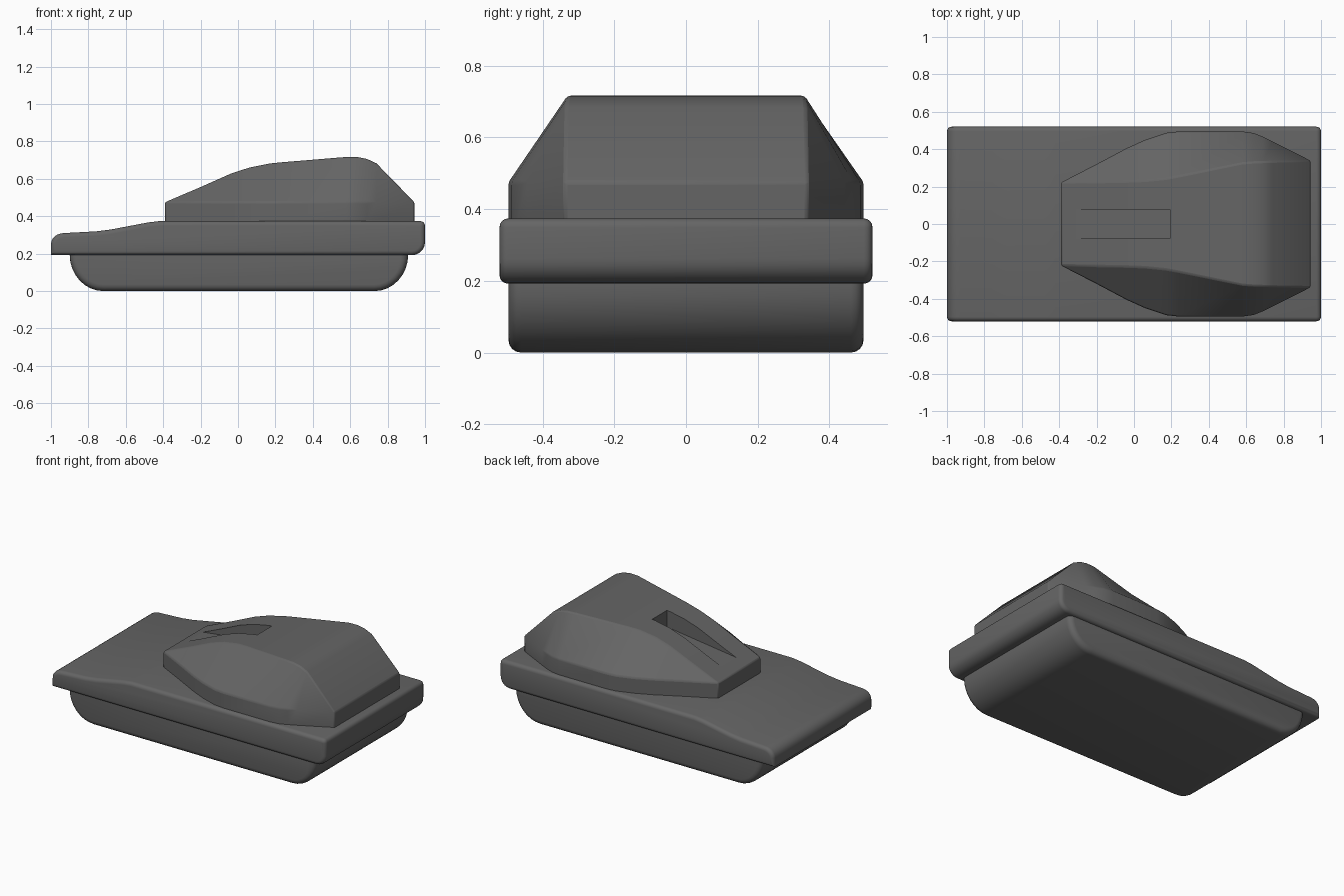
import bpy, bmesh
from math import sin, cos, radians

if "Cube" in bpy.data.objects:
    bpy.data.objects.remove(bpy.data.objects["Cube"])

dark = bpy.data.materials.new("dark_grey")
dark.diffuse_color = (0.13, 0.13, 0.13, 1)
dark.use_nodes = True
dark.node_tree.nodes["Principled BSDF"].inputs["Base Color"].default_value = dark.diffuse_color


def finish(name, bm, smooth=35):
    bmesh.ops.recalc_face_normals(bm, faces=bm.faces)
    me = bpy.data.meshes.new(name)
    bm.to_mesh(me)
    bm.free()
    me.materials.append(dark)
    ob = bpy.data.objects.new(name, me)
    bpy.context.collection.objects.link(ob)
    bpy.ops.object.select_all(action='DESELECT')
    bpy.context.view_layer.objects.active = ob
    ob.select_set(True)
    if smooth:
        bpy.ops.object.shade_smooth_by_angle(angle=radians(smooth))
    return ob


def arc(cx, cz, rx, rz, a0, a1, n=6):
    """Elliptical corner in the side profile."""
    angles = [radians(a0 + (a1 - a0) * i / n) for i in range(n + 1)]
    return [(cx + rx * cos(a), cz + rz * sin(a)) for a in angles]


def slab(name, profile, half, edge=0, smooth=35):
    """Side profile (x, z) extruded across y, with rounded side rims."""
    bm = bmesh.new()
    rims = [[bm.verts.new((x, y, z)) for x, z in profile] for y in (-half, half)]
    caps = [bm.faces.new(r) for r in rims]
    n = len(profile)
    for i in range(n):
        j = (i + 1) % n
        bm.faces.new((rims[0][i], rims[0][j], rims[1][j], rims[1][i]))
    bmesh.ops.recalc_face_normals(bm, faces=bm.faces)
    if edge:
        rim_edges = list({e for f in caps for e in f.edges})
        bmesh.ops.bevel(bm, geom=rim_edges, offset=edge, offset_type='OFFSET',
                        segments=4, profile=0.5, affect='EDGES', clamp_overlap=False)
    return finish(name, bm, smooth)


# Lower hull with rounded ends; its top rim is buried in the upper hull
lower = ([(-0.9, 0.235)] + arc(-0.72, 0.195, 0.18, 0.195, 180, 270, 8)
         + arc(0.73, 0.195, 0.18, 0.195, 270, 360, 8) + [(0.91, 0.235)])
slab("lower_hull", lower, 0.495, 0.035)

# Upper hull with stepped front deck
upper = ([(-1.0, 0.192)] + arc(-0.93, 0.25, 0.07, 0.06, 180, 90)
         + [(-0.76, 0.319), (-0.68, 0.329), (-0.48, 0.367), (-0.42, 0.374)]
         + arc(0.975, 0.349, 0.025, 0.025, 90, 0, 4)
         + arc(0.93, 0.262, 0.07, 0.07, 0, -90))
slab("upper_hull", upper, 0.52, 0.024)

# Turret lofted along x: (x, wall half width, roof half width, roof height)
stations = [(-0.39, .222, .222, .475), (-0.20, .320, .225, .556), (-0.04, .405, .228, .627),
            (0.06, .450, .232, .660), (0.17, .487, .243, .682), (0.24, .495, .256, .689),
            (0.58, .495, .326, .717), (0.64, .486, .331, .716), (0.69, .466, .333, .706),
            (0.74, .442, .335, .683), (0.943, .339, .339, .475)]
bm = bmesh.new()
rings = [[bm.verts.new(p) for p in ((x, -w, .365), (x, -w, .475), (x, -r, t),
                                    (x, r, t), (x, w, .475), (x, w, .365))]
         for x, w, r, t in stations]
for a, b in zip(rings, rings[1:]):
    for i in range(6):
        j = (i + 1) % 6
        bm.faces.new((a[i], a[j], b[j], b[i]))
bm.faces.new(rings[0])
bm.faces.new(rings[-1])
bmesh.ops.remove_doubles(bm, verts=bm.verts, dist=0.0005)
turret = finish("turret", bm)
bevel = turret.modifiers.new("soft_edges", 'BEVEL')
bevel.width = 0.008
bevel.segments = 2
bevel.limit_method = 'ANGLE'
bevel.angle_limit = radians(30)

# Recess in the turret roof, deepening towards the back
cutter = slab("recess_cutter", [(-0.34, 0.505), (0.193, 0.575), (0.193, 0.8), (-0.34, 0.8)],
              0.077, 0, 0)
cutter.hide_render = True
cutter.display_type = 'WIRE'
cut = turret.modifiers.new("recess", 'BOOLEAN')
cut.operation = 'DIFFERENCE'
cut.solver = 'EXACT'
cut.object = cutter
